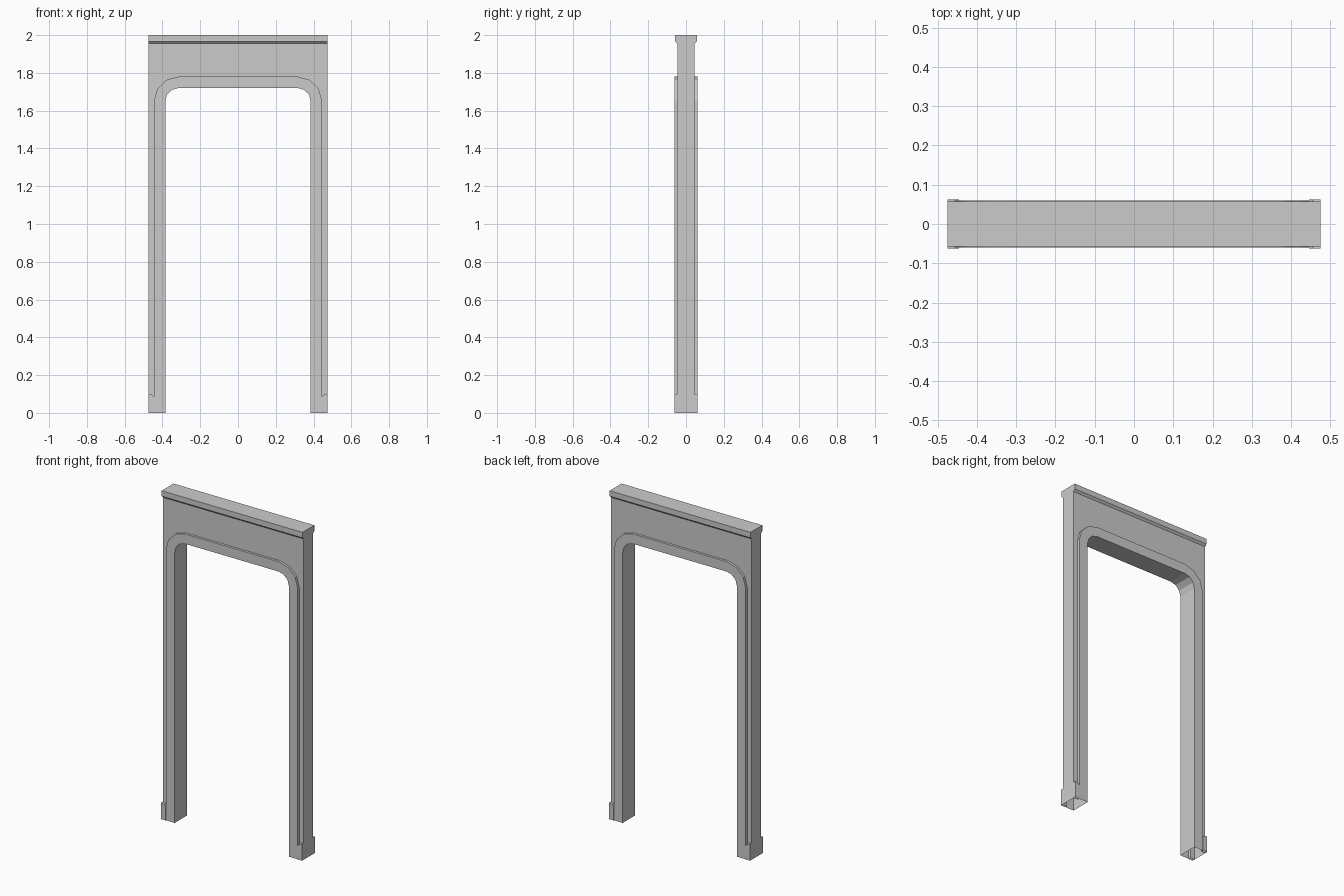
import bpy, bmesh
from math import sin, cos, pi

if "Cube" in bpy.data.objects:
    bpy.data.objects.remove(bpy.data.objects["Cube"])

W, WALL_Y, TRIM_Y, CAP_Y, SKIRT_Y = 0.475, 0.045, 0.06, 0.057, 0.062
CAP_Z = 1.955


def finish(bm, name):
    bmesh.ops.remove_doubles(bm, verts=bm.verts, dist=1e-5)
    bmesh.ops.recalc_face_normals(bm, faces=bm.faces)
    me = bpy.data.meshes.new(name)
    bm.to_mesh(me)
    bm.free()
    ob = bpy.data.objects.new(name, me)
    bpy.context.collection.objects.link(ob)
    return ob


def face(bm, pts):
    return bm.faces.new([bm.verts.new(p) for p in pts])


def strip(bm, path_a, ya, path_b, yb):
    # Quads joining two matching x-z paths at two depths
    for i in range(len(path_a) - 1):
        quad = [(path_a[i], ya), (path_a[i + 1], ya), (path_b[i + 1], yb), (path_b[i], yb)]
        face(bm, [(p[0], y, p[1]) for p, y in quad])


def arch(r, cx=0.315, cz=1.65, n=3):
    # Door outline: straight legs with rounded upper corners
    right = [(cx + r * cos(pi / 2 * i / n), cz + r * sin(pi / 2 * i / n)) for i in range(n + 1)]
    half = [(cx + r, 0)] + right
    return half + [(-x, z) for x, z in reversed(half)]


inner, outer = arch(0.07), arch(0.13)

# Door trim: reveal, front and back faces, outer edges; open at the floor
bm = bmesh.new()
strip(bm, inner, -TRIM_Y, inner, TRIM_Y)
for s in (-1, 1):
    strip(bm, inner, s * TRIM_Y, outer, s * TRIM_Y)
    strip(bm, outer, s * TRIM_Y, outer, s * WALL_Y)
finish(bm, "door_trim")

# Wall around the trim
bm = bmesh.new()
border = outer + [(-W, 0), (-W, CAP_Z), (W, CAP_Z), (W, 0)]
for s in (-1, 1):
    face(bm, [(x, s * WALL_Y, z) for x, z in border])
    strip(bm, [(s * W, 0), (s * W, CAP_Z)], -WALL_Y, [(s * W, 0), (s * W, CAP_Z)], WALL_Y)
finish(bm, "wall")

# Top cap with chamfered underside
bm = bmesh.new()
prof = [(WALL_Y, CAP_Z), (CAP_Y, CAP_Z + 0.012), (CAP_Y, 2.0)]
prof += [(-y, z) for y, z in reversed(prof)]
for a, b in zip(prof, prof[1:]):
    face(bm, [(-W, *a), (W, *a), (W, *b), (-W, *b)])
for s in (-1, 1):
    face(bm, [(s * W, y, z) for y, z in prof])
finish(bm, "top_cap")

# Skirting blocks at the outer corners, with a clipped inner top edge
outline = [(0.445, 0), (0.445, 0.085), (0.455, 0.096), (W, 0.1), (W, 0)]
for sx, side in ((-1, "left"), (1, "right")):
    for sy, end in ((-1, "front"), (1, "back")):
        bm = bmesh.new()
        pts = [(sx * x, z) for x, z in outline]
        face(bm, [(x, sy * SKIRT_Y, z) for x, z in pts])
        strip(bm, pts, sy * WALL_Y, pts, sy * SKIRT_Y)
        finish(bm, f"skirting_{side}_{end}")
